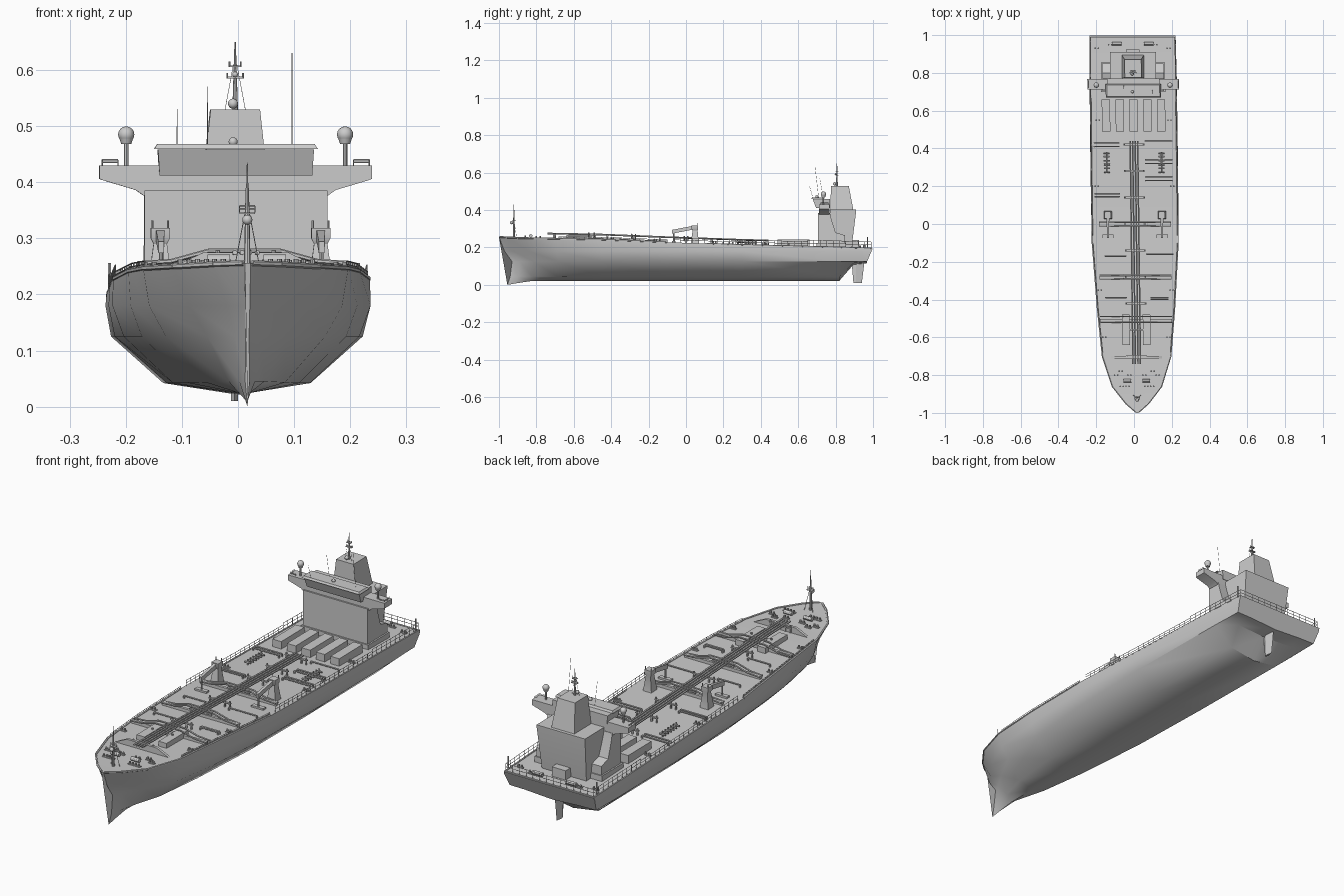
import bpy, bmesh, math
from mathutils import Vector, Matrix

if "Cube" in bpy.data.objects:
    bpy.data.objects.remove(bpy.data.objects["Cube"])

# ---- helpers (symmetric ship space; finish() applies the slight yaw of the model) ----
def finish(bm, name, angle=30):
    for v in bm.verts:
        v.co.x += 0.005 - 0.0125 * v.co.y
    bmesh.ops.recalc_face_normals(bm, faces=bm.faces[:])
    me = bpy.data.meshes.new(name)
    bm.to_mesh(me)
    bm.free()
    ob = bpy.data.objects.new(name, me)
    bpy.context.collection.objects.link(ob)
    bpy.ops.object.select_all(action='DESELECT')
    ob.select_set(True)
    bpy.context.view_layer.objects.active = ob
    bpy.ops.object.shade_smooth_by_angle(angle=math.radians(angle))
    return ob

def loft(bm, rings, closed=True):
    rows = [[bm.verts.new(p) for p in r] for r in rings]
    n = len(rows[0])
    for a, b in zip(rows, rows[1:]):
        for i in range(n if closed else n - 1):
            j = (i + 1) % n
            bm.faces.new((a[i], a[j], b[j], b[i]))
    bm.faces.new(rows[0])
    bm.faces.new(rows[-1])
    return rows

def rect(x0, x1, y0, y1, z):
    return [(x0, y0, z), (x1, y0, z), (x1, y1, z), (x0, y1, z)]

def box(bm, x0, x1, y0, y1, z0, z1):
    loft(bm, [rect(x0, x1, y0, y1, z0), rect(x0, x1, y0, y1, z1)])

def prism_x(bm, yz, x0, x1):
    loft(bm, [[(x, y, z) for y, z in yz] for x in (x0, x1)])

def prism_y(bm, xz, y0, y1):
    loft(bm, [[(x, y, z) for x, z in xz] for y in (y0, y1)])

def tube(bm, p, q, r, r2=None, n=8):
    p, q = Vector(p), Vector(q)
    d = q - p
    m = Matrix.Translation((p + q) / 2) @ d.to_track_quat('Z', 'Y').to_matrix().to_4x4()
    bmesh.ops.create_cone(bm, cap_ends=True, segments=n, radius1=r,
                          radius2=r if r2 is None else r2, depth=d.length, matrix=m)

def path(bm, pts, r, n=6):
    for a, b in zip(pts, pts[1:]):
        tube(bm, a, b, r, n=n)

def ball(bm, c, r):
    bmesh.ops.create_uvsphere(bm, u_segments=12, v_segments=8, radius=r, matrix=Matrix.Translation(c))

def rail(bm, pts, h, step=0.035, r=0.0013):
    for a, b in zip(pts, pts[1:]):
        a, b = Vector(a), Vector(b)
        for k in (0.55, 1.0):
            up = Vector((0, 0, h * k))
            tube(bm, a + up, b + up, r, n=4)
        n = max(1, round((b - a).length / step))
        for i in range(n + 1):
            p = a.lerp(b, i / n)
            tube(bm, p, p + Vector((0, 0, h)), r, n=4)

# ---- hull: y, sheer z, half-widths at sheer, side, knuckle, bilge, bilge z, keel z ----
ST = [(-1.0, .256, .005, .004, .003, .004, .045, .000), (-.95, .254, .062, .036, .022, .014, .045, .008),
      (-.86, .250, .132, .102, .070, .032, .045, .020), (-.70, .247, .183, .172, .142, .070, .043, .022),
      (-.45, .242, .206, .202, .182, .098, .042, .022), (-.10, .228, .229, .230, .210, .122, .042, .022),
      (.30, .214, .230, .232, .221, .128, .042, .022), (.82, .201, .229, .231, .221, .128, .042, .022),
      (.895, .198, .228, .229, .219, .15, .116, .108), (.998, .195, .227, .228, .218, .14, .124, .116)]

def lerp_col(y, c):
    for a, b in zip(ST, ST[1:]):
        if y <= b[0]:
            t = (y - a[0]) / (b[0] - a[0])
            return a[c] + (b[c] - a[c]) * t
    return ST[-1][c]

def dz(y):
    return lerp_col(y, 1)

def edge(y, s=1, inset=.005):
    return (s * max(0, lerp_col(y, 2) - inset), y, dz(y))

rings = []
for y, zt, w0, w1, w2, w3, zb, zk in ST:
    f = max(0, (-.6 - y) / .4)
    g = .03 if y > .95 else 0
    half = [(w0, y, zt), (w1, y + .03 * f - g * .2, .18), (w2, y + .07 * f - g, .125),
            (w3, y + .06 * f - g, zb)]
    rings.append(half + [(0, y + .045 * f - g, zk)] + [(-a, b, c) for a, b, c in reversed(half)])
bm = bmesh.new()
loft(bm, rings)
finish(bm, "hull", 35)

# gunwale lip round the fore deck
bm = bmesh.new()
for s in (1, -1):
    path(bm, [edge(y, s, .003) for y in (-.995, -.95, -.9, -.86, -.78, -.7, -.45, -.1)], .005)
    path(bm, [edge(y, s, .003) for y in (.1, .3, .82, .99)], .004)
path(bm, [edge(.99, 1), edge(.99, -1)], .004)
finish(bm, "gunwale")

# rudder
bm = bmesh.new()
loft(bm, [[(0, .895, .01), (.006, .91, .01), (0, .94, .01), (-.006, .91, .01)],
          [(0, .885, .13), (.01, .91, .13), (0, .955, .13), (-.01, .91, .13)]])
finish(bm, "rudder")

# ---- superstructure ----
bm = bmesh.new()
prism_x(bm, [(.705, .195), (.705, .385), (.77, .385), (.778, .35), (.80, .28), (.85, .265), (.85, .195)], -.163, .163)
box(bm, -.17, .17, .699, .855, .196, .225)
finish(bm, "deckhouse")

bm = bmesh.new()
wing = [(.243, .43), (.243, .406), (.235, .403), (.178, .386), (.164, .376)]
prism_y(bm, wing + [(-x, z) for x, z in reversed(wing)], .712, .768)
finish(bm, "bridge_wings")

bm = bmesh.new()
loft(bm, [rect(-.136, .136, .695, .77, .412), rect(-.139, .139, .678, .77, .458)])
loft(bm, [rect(-.146, .146, .670, .74, .459), rect(-.14, .14, .675, .735, .468)])
finish(bm, "wheelhouse")

bm = bmesh.new()
loft(bm, [rect(-.112, .112, .77, .885, .195), rect(-.122, .122, .77, .91, .395), rect(-.122, .122, .77, .91, .402)])
box(bm, -.035, .035, .88, .925, .195, .24)
finish(bm, "engine_casing")

bm = bmesh.new()
loft(bm, [rect(-.058, .058, .772, .895, .40), rect(-.044, .044, .775, .87, .53)])
finish(bm, "funnel")

# main mast, radomes, aerials
bm = bmesh.new()
tube(bm, (0, .807, .53), (0, .807, .65), .005, .0012)
ball(bm, (-.004, .795, .54), .009)
for z, w in ((.585, .014), (.605, .01)):
    box(bm, -w, w, .80, .815, z, z + .003)
    for s in (1, -1):
        tube(bm, (s * w, .807, z), (s * w, .807, z + .01), .0015, n=5)
ball(bm, (0, .80, .592), .005)
for s in (1, -1):
    path(bm, [(s * .018, .80, .53), (s * .003, .807, .61)], .0005, 4)
finish(bm, "main_mast")

bm = bmesh.new()
for s in (1, -1):
    tube(bm, (s * .195, .735, .43), (s * .195, .735, .475), .004)
    tube(bm, (s * .195, .735, .468), (s * .195, .735, .483), .009, .014, 12)
    ball(bm, (s * .195, .735, .485), .0145)
    rail(bm, [(s * .21, .72, .43), (s * .238, .72, .43), (s * .238, .76, .43)], .01, .02, .001)
for x, y, z in ((-.105, .68, .53), (.1, .71, .63), (-.05, .735, .57)):
    tube(bm, (x, y, .46), (x, y - .02, z), .0008, n=4)
ball(bm, (-.005, .70, .472), .008)
finish(bm, "radomes_and_aerials")

# ---- deck cargo boxes ----
bm = bmesh.new()
for i in range(5):
    x = (i - 2) * .073
    box(bm, x - .022, x + .022, .49, .66, .205, .243)
for s in (1, -1):
    box(bm, s * .055 - .02, s * .055 + .02, -.64, -.48, .235, .268)
finish(bm, "deck_boxes")

# breakwater behind the bow and low transverse deck walls
bm = bmesh.new()
prism_y(bm, [(-.15, .24), (-.075, .275), (.075, .275), (.15, .24)], -.712, -.70)
for y in (-.51, -.28, 0):
    box(bm, -.19, .19, y - .006, y + .006, dz(y) - .01, dz(y) + .014)
finish(bm, "breakwater")

# central pipe rack with cross supports
bm = bmesh.new()
def rack_z(y):
    return dz(y) + .027
for x in (-.02, -.007, .007, .02):
    path(bm, [(x, y, rack_z(y)) for y in (-.74, -.45, -.1, .3, .44)], .0045)
for i in range(9):
    y = -.7 + i * .14
    box(bm, -.055, .055, y - .005, y + .005, rack_z(y) - .009, rack_z(y) - .004)
    for s in (1, -1):
        box(bm, s * .025 - .003, s * .025 + .003, y - .003, y + .003, dz(y) - .005, rack_z(y))
        tube(bm, (s * .05, y, dz(y)), (s * .05, y, rack_z(y) + .004), .004)
finish(bm, "pipe_rack")

# gull-shaped transverse pipes
bm = bmesh.new()
for y in (-.52, -.49, -.29, -.27, -.01, .01):
    z = dz(y)
    path(bm, [(-.19, y, z + .012), (-.13, y, z + .016), (-.065, y, z + .034), (.065, y, z + .034),
              (.13, y, z + .016), (.19, y, z + .012)], .004)
for x0, x1, ys in ((-.21, -.08, (.43, .41, .16, .145)), (.06, .2, (.44, .34, .32, .25, .23)),
                   (.08, .17, (-.39, -.40)), (-.16, -.05, (-.39, -.17)), (.06, .2, (-.16,))):
    for y in ys:
        z = dz(y) + .012
        path(bm, [(x0, y, z - .016), (x0, y, z), (x1, y, z), (x1, y, z - .016)], .004)
for s in (1, -1):
    x = s * .145
    path(bm, [(x, .27, dz(.27) + .014), (x, .38, dz(.38) + .014)], .005)
    for i in range(6):
        y = .275 + i * .02
        tube(bm, (x - .016, y, dz(y) + .012), (x + .016, y, dz(y) + .012), .004)
        tube(bm, (x, y, dz(y) - .003), (x, y, dz(y) + .026), .003)
finish(bm, "deck_pipes")

# hose cranes
bm = bmesh.new()
for s in (1, -1):
    x = s * .143
    loft(bm, [rect(x - .022, x + .022, .025, .07, .215), rect(x - .012, x + .012, .035, .062, .29),
              rect(x - .017, x + .017, .03, .065, .30), rect(x - .017, x + .017, .03, .065, .318)])
    loft(bm, [[(x - w, y, z - h), (x + w, y, z - h), (x + w, y, z + h), (x - w, y, z + h)]
              for y, z, w, h in ((.05, .308, .008, .01), (-.075, .284, .005, .01))])
    tube(bm, (x, -.065, .22), (x, -.065, .28), .004)
    for d in (-.014, .014):
        tube(bm, (x + d, .06, .315), (x + d, .06, .332), .002, n=5)
    box(bm, x - .03, x + .03, -.075, -.055, .22, .235)
finish(bm, "hose_cranes")

# mooring gear: winches and bollards
bm = bmesh.new()
for s in (1, -1):
    for x, y in ((.04, -.80), (.085, -.78), (.05, -.86), (.08, -.86), (.11, -.80), (.17, -.6),
                 (.19, -.35), (.2, .2), (.19, .93), (.12, .95), (.19, .55)):
        for d in (-.008, .008):
            tube(bm, (s * x + d, y, dz(y) - .003), (s * x + d, y, dz(y) + .013), .0045)
        box(bm, s * x - .015, s * x + .015, y - .006, y + .006, dz(y) - .003, dz(y) + .003)
    tube(bm, (s * .03, -.83, .262), (s * .07, -.83, .262), .009, n=12)
    tube(bm, (s * .06, .955, .208), (s * .11, .955, .208), .009, n=12)
finish(bm, "mooring_gear")

# foremast
bm = bmesh.new()
tube(bm, (0, -.92, .25), (0, -.92, .39), .006, .003)
tube(bm, (0, -.92, .39), (0, -.92, .435), .002, .0008)
ball(bm, (0, -.932, .333), .009)
box(bm, -.014, .014, -.93, -.91, .343, .346)
rail(bm, [(-.014, -.92, .346), (.014, -.92, .346)], .012, .014, .001)
for s in (1, -1):
    tube(bm, (s * .022, -.905, .25), (s * .003, -.92, .35), .001, n=4)
finish(bm, "foremast")

# railings along the sides and stern
bm = bmesh.new()
for s in (1, -1):
    rail(bm, [edge(y, s) for y in (-.68, -.45, -.1)], .013, .05)
    rail(bm, [edge(y, s) for y in (-.06, .1, .3, .65)], .026)
    rail(bm, [edge(y, s) for y in (.65, .82, .99)], .034)
    tube(bm, edge(.97, s), Vector(edge(.97, s)) + Vector((0, 0, .06)), .003, n=6)
rail(bm, [edge(.99, 1), edge(.99, -1)], .034)
finish(bm, "railings")
